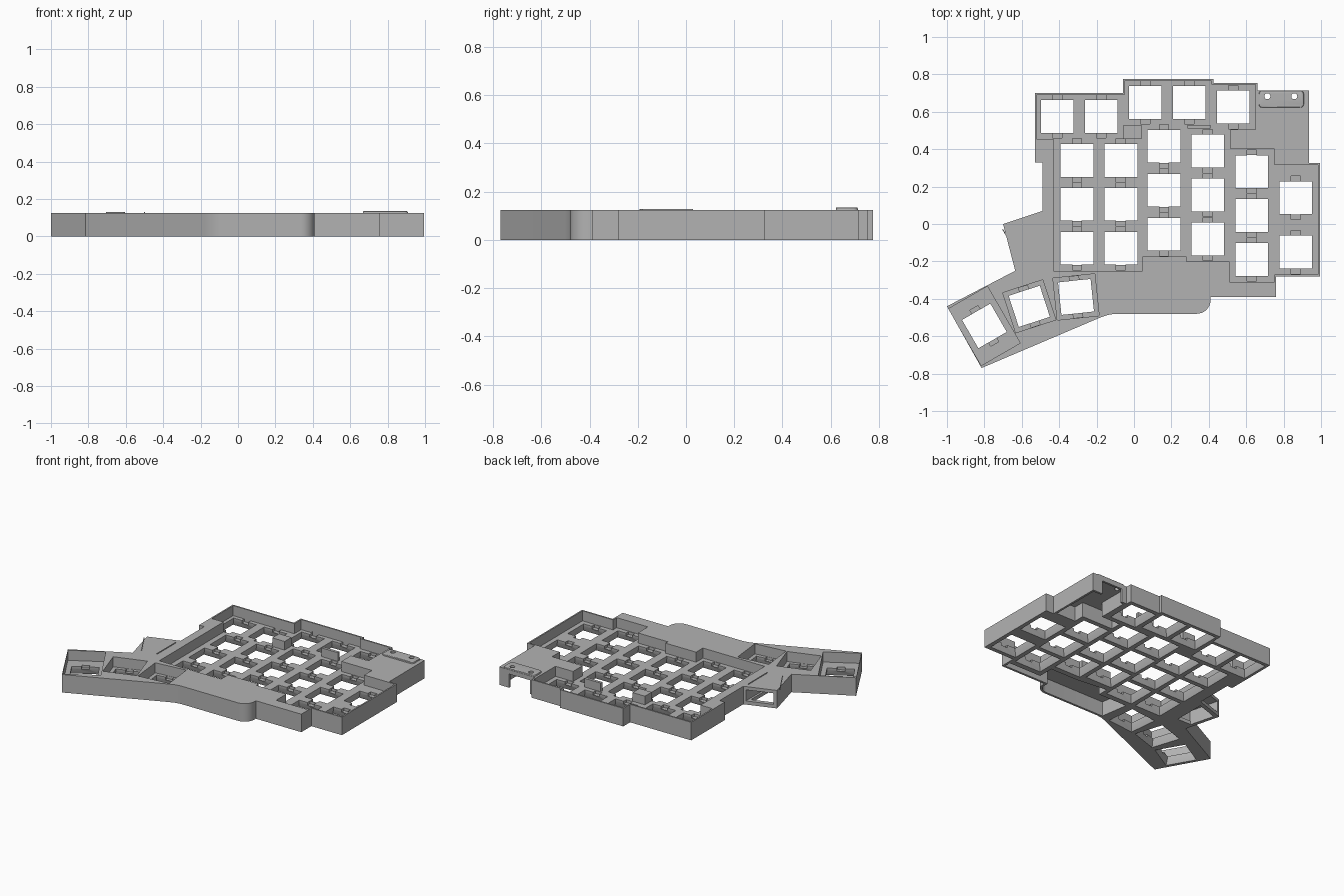
import bpy, bmesh
from math import cos, sin, radians
from mathutils import Matrix, Vector

if "Cube" in bpy.data.objects:
    bpy.data.objects.remove(bpy.data.objects["Cube"])

TOP, FLOOR, ROOF = 0.125, 0.055, 0.102

grey = bpy.data.materials.new("case grey")
grey.use_nodes = True
grey.diffuse_color = (0.45, 0.45, 0.45, 1)
grey.node_tree.nodes["Principled BSDF"].inputs["Base Color"].default_value = (0.45, 0.45, 0.45, 1)


def prism(bm, pts, levels):
    """Stack scaled copies of a closed profile; levels are (z, scale)."""
    mid = sum((Vector(p) for p in pts), Vector((0, 0))) / len(pts)
    rings = []
    for z, s in levels:
        flat = [mid + (Vector(p) - mid) * s for p in pts]
        rings.append([bm.verts.new((p.x, p.y, z)) for p in flat])
    faces = [bm.faces.new(rings[0]), bm.faces.new(rings[-1])]
    n = len(pts)
    for a, b in zip(rings, rings[1:]):
        faces += [bm.faces.new((a[i], a[(i + 1) % n], b[(i + 1) % n], b[i])) for i in range(n)]
    bmesh.ops.recalc_face_normals(bm, faces=faces)


def build(name, parts):
    bm = bmesh.new()
    for pts, levels in parts:
        prism(bm, pts, levels)
    me = bpy.data.meshes.new(name)
    bm.to_mesh(me)
    bm.free()
    ob = bpy.data.objects.new(name, me)
    me.materials.append(grey)
    bpy.context.collection.objects.link(ob)
    return ob


def rect(x, y, w, h, turn=0):
    rot = Matrix.Rotation(radians(turn), 2)
    corners = [(-w, -h), (w, -h), (w, h), (-w, h)]
    return [Vector((x, y)) + rot @ Vector(c) / 2 for c in corners]


def span(x0, x1, y0, y1):
    return rect((x0 + x1) / 2, (y0 + y1) / 2, x1 - x0, y1 - y0)


def arc(x, y, r, a0, a1, n):
    steps = [radians(a0 + (a1 - a0) * i / n) for i in range(n + 1)]
    return [(x + r * cos(a), y + r * sin(a)) for a in steps]


def straight(z0, z1):
    return [(z0, 1), (z1, 1)]


def carve(ob, parts):
    """Subtract a set of separate prisms from the object."""
    cutter = build("cutter", parts)
    cutter.hide_render = True
    mod = ob.modifiers.new("cut", "BOOLEAN")
    mod.operation, mod.solver, mod.object = "DIFFERENCE", "EXACT", cutter
    bpy.context.view_layer.update()
    deps = bpy.context.evaluated_depsgraph_get()
    me = bpy.data.meshes.new_from_object(ob.evaluated_get(deps))
    ob.modifiers.clear()
    ob.data = me
    bpy.data.objects.remove(cutter)


# Key positions: columns, top row, and the turned thumb keys
columns = [(-0.305, 0.34), (-0.07, 0.34), (0.16, 0.415), (0.395, 0.39), (0.63, 0.28)]
keys = [(x, y - 0.235 * i, 0) for x, y in columns for i in range(3)]
keys += [(0.865, 0.14, 0), (0.865, -0.15, 0)]
keys += [(-0.41, 0.575, 0), (-0.175, 0.575, 0), (0.06, 0.65, 0), (0.295, 0.65, 0), (0.53, 0.625, 0)]
thumbs = [(-0.8, -0.545, 30), (-0.56, -0.44, 18), (-0.31, -0.39, 6)]

# Case body
outline = [
    (-0.53, 0.7), (-0.06, 0.7), (-0.06, 0.775), (0.425, 0.775), (0.425, 0.755),
    (0.66, 0.755), (0.66, 0.715), (0.935, 0.715), (0.935, 0.325), (0.995, 0.325),
    (0.995, -0.28), (0.76, -0.28), (0.76, -0.39), (0.41, -0.39),
    *arc(0.335, -0.405, 0.075, 0, -90, 8),
    (-0.1, -0.48), (-0.14, -0.486), (-0.18, -0.5), (-0.815, -0.77), (-1, -0.44),
    (-0.635, -0.25), (-0.7, 0), (-0.49, 0.07), (-0.49, 0.33), (-0.53, 0.33)]
case = build("keyboard_case", [(outline, straight(0, TOP))])

# Recessed key wells
well = [
    (-0.52, 0.69), (-0.05, 0.69), (-0.05, 0.765), (0.415, 0.765), (0.415, 0.745),
    (0.65, 0.745), (0.65, 0.505), (0.515, 0.505), (0.515, 0.4), (0.75, 0.4),
    (0.75, 0.315), (0.985, 0.315), (0.985, -0.27), (0.75, -0.27), (0.75, -0.31),
    (0.51, -0.31), (0.51, -0.2), (0.28, -0.2), (0.28, -0.175), (0.045, -0.175),
    (0.045, -0.25), (-0.43, -0.25), (-0.43, 0.455), (-0.52, 0.455)]
wells = [well]
for i, (x, y, a) in enumerate(thumbs):
    wells.append(rect(x, y, 0.24, 0.35, a) if i == 0 else rect(x, y, 0.225, 0.225, a))
carve(case, [(w, straight(FLOOR, 0.2)) for w in wells])

# Hollows under the controller cover, the palm cover and the side bay
controller = [(0.675, 0.7), (0.92, 0.7), (0.92, 0.34), (0.77, 0.34), (0.77, 0.415),
              (0.53, 0.415), (0.53, 0.49), (0.675, 0.49)]
palm = [(-0.16, -0.27), (0.06, -0.27), (0.06, -0.195), (0.295, -0.22), (0.495, -0.22),
        (0.495, -0.33), (0.745, -0.33), (0.745, -0.375), (0.395, -0.375),
        *arc(0.335, -0.405, 0.06, 0, -90, 8), (-0.13, -0.465)]
bay = [(-0.685, 0.03), (-0.505, 0.09), (-0.505, -0.2), (-0.628, -0.2)]
bay_base = [(-0.67, -0.02), (-0.52, 0.03), (-0.52, -0.19), (-0.625, -0.19)]
carve(case, [(controller, straight(-0.02, ROOF)), (palm, straight(-0.02, ROOF)),
             (bay, straight(0.025, ROOF))])

# Openings: cable port at the back, bay underside
carve(case, [(span(0.7, 0.86, 0.68, 0.74), straight(-0.03, 0.095)),
             (bay_base, straight(-0.02, 0.05))])

# Switch holes, flared underneath, with clip notches on two sides
flare = [(-0.002, 1.17), (0.037, 1), (0.08, 1)]
carve(case, [(rect(x, y, 0.175, 0.175, a), flare) for x, y, a in keys + thumbs])
notches = [rect(x, y, 0.05, 0.232, a) for x, y, a in keys]
notches += [rect(x, y, 0.05, 0.222, a) for x, y, a in thumbs]
carve(case, [(n, straight(0.036, 0.065)) for n in notches])

# Raised controller mount with rounded edges and two screw holes
mount_outline = [p for cx, cy, a in [(0.89, 0.695, 0), (0.685, 0.695, 90), (0.685, 0.64, 180), (0.89, 0.64, 270)]
                 for p in arc(cx, cy, 0.018, a, a + 90, 4)]
mount = build("controller_mount", [(mount_outline, [(0.11, 1), (0.128, 1), (0.133, 0.98), (0.135, 0.94)])])
screws = [(arc(x, 0.683, 0.016, 0, 345, 23), straight(0.09, 0.16)) for x in (0.713, 0.857)]
for part in (case, mount):
    carve(part, screws)

# Support blocks standing in the main well
build("well_block_left", [(span(-0.055, 0.04, 0.455, 0.53), straight(0.05, TOP - 0.01))])
build("well_block_right", [(span(0.285, 0.41, 0.51, 0.53), straight(0.05, TOP - 0.01))])

# Thin raised ridges on the side bay
build("bay_ridges", [(rect(-0.655, -0.11, 0.005, 0.19, 30), straight(0.12, 0.129)),
                     (span(-0.502, -0.496, -0.18, 0.03), straight(0.12, 0.129))])

# Smooth the rounded corners only
for part in (case, mount):
    bpy.ops.object.select_all(action="DESELECT")
    part.select_set(True)
    bpy.context.view_layer.objects.active = part
    bpy.ops.object.shade_smooth_by_angle(angle=radians(30))
